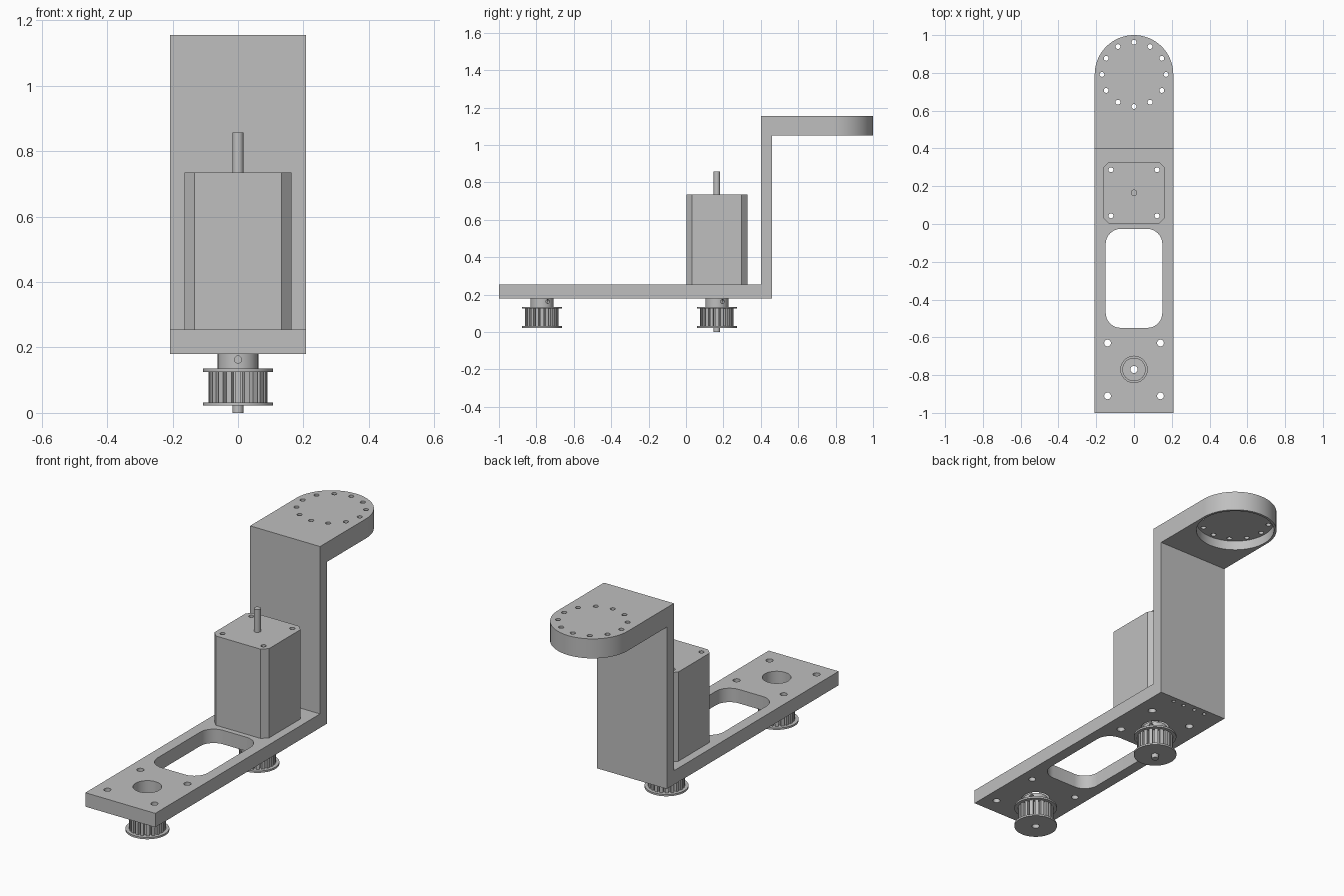
import bpy, bmesh
from math import sin, cos, pi, radians
from mathutils import Matrix, Vector

if "Cube" in bpy.data.objects:
    bpy.data.objects.remove(bpy.data.objects["Cube"], do_unlink=True)

grey = bpy.data.materials.new("machined_grey")
grey.use_nodes = True
colour = (0.52, 0.52, 0.52, 1)
grey.diffuse_color = colour
grey.node_tree.nodes["Principled BSDF"].inputs["Base Color"].default_value = colour

SIDEWAYS = Matrix(((0, 0, 1), (1, 0, 0), (0, 1, 0))).to_4x4()  # outline in y-z, depth along x


def circle(x, y, r, n=32):
    return [(x + r * cos(2 * pi * i / n), y + r * sin(2 * pi * i / n)) for i in range(n)]


def rounded_box(x, y, hx, hy, r, steps):
    """Rectangle with rounded corners; one step gives a chamfer."""
    pts = []
    for k, (sx, sy) in enumerate(((1, 1), (-1, 1), (-1, -1), (1, -1))):
        for i in range(steps + 1):
            a = pi / 2 * (k + i / steps)
            pts.append((x + sx * (hx - r) + r * cos(a), y + sy * (hy - r) + r * sin(a)))
    return pts


def solid(name, *prisms):
    """Object made of extruded outlines: (points, low, high[, matrix])."""
    bm = bmesh.new()
    for pts, lo, hi, *mat in prisms:
        m = mat[0] if mat else Matrix()
        rings = [[bm.verts.new(m @ Vector((x, y, z))) for x, y in pts] for z in (lo, hi)]
        bm.faces.new(rings[0][::-1])
        bm.faces.new(rings[1])
        for i in range(len(pts)):
            j = (i + 1) % len(pts)
            bm.faces.new((rings[0][i], rings[0][j], rings[1][j], rings[1][i]))
    bmesh.ops.recalc_face_normals(bm, faces=bm.faces)
    mesh = bpy.data.meshes.new(name)
    bm.to_mesh(mesh)
    bm.free()
    mesh.materials.append(grey)
    obj = bpy.data.objects.new(name, mesh)
    bpy.context.collection.objects.link(obj)
    return obj


def select(obj):
    bpy.ops.object.select_all(action='DESELECT')
    obj.select_set(True)
    bpy.context.view_layer.objects.active = obj


def combine(obj, cutter, operation='DIFFERENCE'):
    select(obj)
    mod = obj.modifiers.new("cut", 'BOOLEAN')
    mod.operation, mod.solver, mod.object = operation, 'EXACT', cutter
    bpy.ops.object.modifier_apply(modifier=mod.name)
    bpy.data.objects.remove(cutter, do_unlink=True)


def finish(obj):
    select(obj)
    bpy.ops.object.shade_smooth_by_angle(angle=radians(30))


HALF = 0.208
PLATE_LOW, PLATE_TOP, ARM_LOW, ARM_TOP = 0.18, 0.255, 1.05, 1.155
ARM_Y, MOTOR_Y, IDLER_Y = 0.792, 0.165, -0.77
SIGNS = [(sx, sy) for sx in (-1, 1) for sy in (-1, 1)]

# Stepped bracket: side outline trimmed to the plan with a round arm end
side = [(-1, PLATE_LOW), (0.46, PLATE_LOW), (0.46, ARM_LOW), (1.1, ARM_LOW),
        (1.1, ARM_TOP), (0.4, ARM_TOP), (0.4, PLATE_TOP), (-1, PLATE_TOP)]
bracket = solid("bracket", (side, -0.3, 0.3, SIDEWAYS))
plan = [(-HALF, -1.1), (HALF, -1.1)]
plan += [(HALF * cos(pi * i / 32), ARM_Y + HALF * sin(pi * i / 32)) for i in range(33)]
combine(bracket, solid("plan", (plan, -0.1, 1.3)), 'INTERSECT')

# Round recess under the arm, then the bolt circle above it
combine(bracket, solid("recess", (circle(0, ARM_Y, 0.195, 64), 1, ARM_LOW + 0.05)))
bolts = [(circle(0.17 * sin(pi * i / 6), ARM_Y + 0.17 * cos(pi * i / 6), 0.013, 16), 1, 1.3)
         for i in range(12)]
combine(bracket, solid("bolt_holes", *bolts))

# Base openings: window, shaft holes, mounting holes, blind holes below the upright
holes = [(rounded_box(0, -0.288, 0.15, 0.262, 0.08, 8), 0.1, 0.3)]
holes += [(circle(0, y, 0.07, 40), 0.1, 0.3) for y in (IDLER_Y, MOTOR_Y)]
holes += [(circle(sx * 0.14, IDLER_Y + sy * 0.14, 0.018, 20), 0.1, 0.3) for sx, sy in SIGNS]
holes += [(circle(sx * 0.122, MOTOR_Y + sy * 0.122, 0.02, 20), 0.1, 0.3) for sx, sy in SIGNS]
holes += [(circle(x, 0.43, 0.01, 12), 0.1, 0.28) for x in (-0.1, -0.035, 0.035, 0.1)]
combine(bracket, solid("base_holes", *holes))
finish(bracket)

# Motor body with chamfered corners and bolt holes
motor = solid("motor_body", (rounded_box(0, MOTOR_Y, 0.163, 0.163, 0.03, 1), PLATE_TOP, 0.735))
combine(motor, solid("motor_holes", *[
    (circle(sx * 0.122, MOTOR_Y + sy * 0.122, 0.013, 16), 0.1, 0.9) for sx, sy in SIGNS]))
finish(motor)
finish(solid("motor_shaft", (circle(0, MOTOR_Y, 0.017, 24), 0, 0.858)))


# Toothed pulleys: two flanges, a grooved barrel and a hub with two screw holes
def pulley(prefix, y):
    teeth = 20
    barrel = []
    for i in range(teeth):
        for offset, r in ((-0.3, 0.09), (0.3, 0.09), (0.36, 0.072), (0.64, 0.072)):
            a = 2 * pi * (i + offset) / teeth
            barrel.append((r * cos(a), y + r * sin(a)))
    parts = {"barrel": (barrel, 0.032, 0.125),
             "lower_flange": (circle(0, y, 0.107, 48), 0.022, 0.032),
             "upper_flange": (circle(0, y, 0.107, 48), 0.125, 0.135),
             "hub": (circle(0, y, 0.062, 40), 0.135, PLATE_LOW)}
    for part, prism in parts.items():
        obj = solid(prefix + "_" + part, prism)
        combine(obj, solid("bore", (circle(0, y, 0.019, 24), -0.1, 0.4)))
        if part == "hub":
            screws = [(circle(0, 0, 0.011, 16), 0.04, 0.1,
                       Matrix.Translation((0, y, 0.163)) @ Matrix.Rotation(radians(a), 4, 'Z')
                       @ SIDEWAYS) for a in (-90, 30)]
            combine(obj, solid("screw_holes", *screws))
        finish(obj)


pulley("drive_pulley", MOTOR_Y)
pulley("idler_pulley", IDLER_Y)
